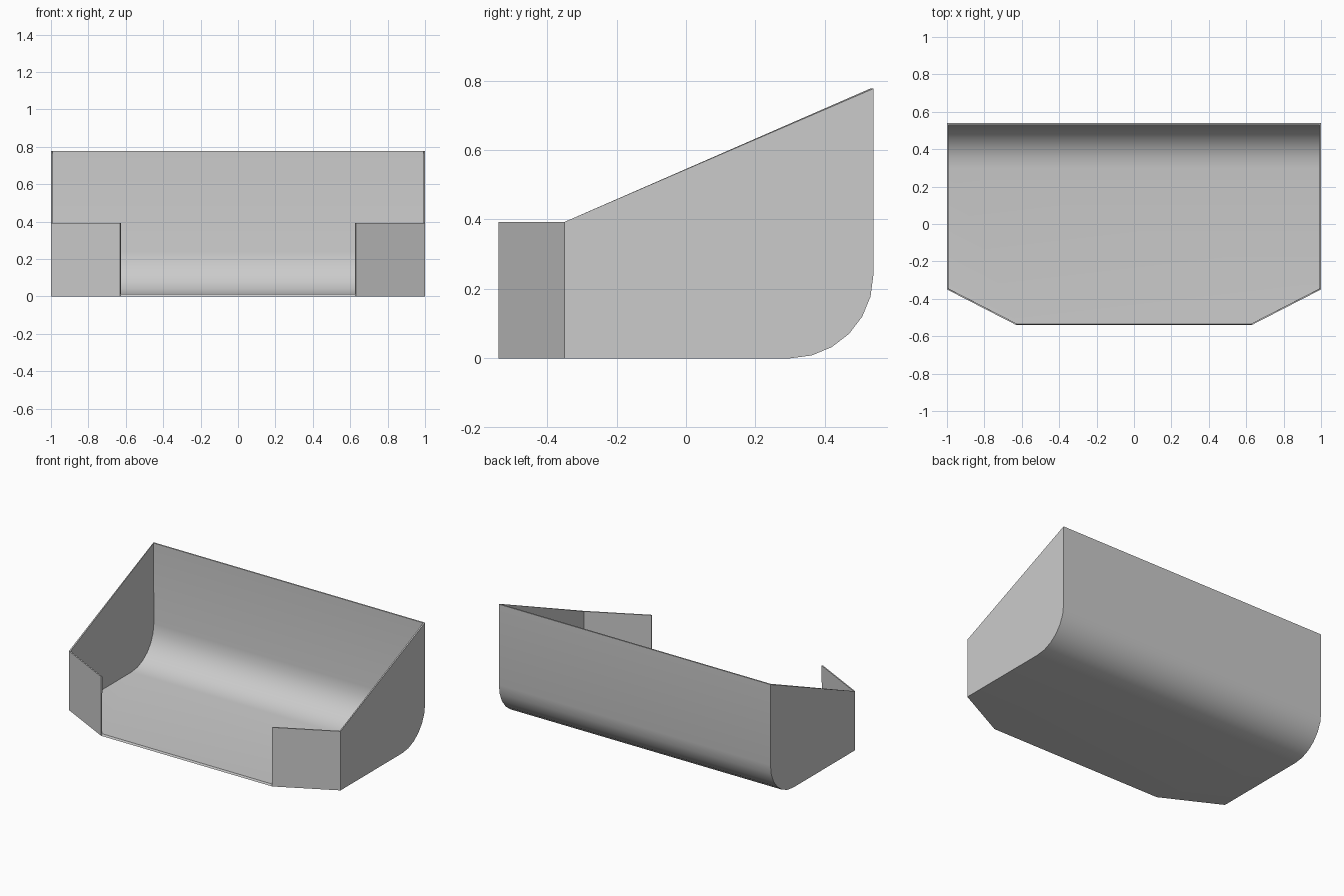
import bpy, bmesh
from math import sin, cos, pi

if "Cube" in bpy.data.objects:
    bpy.data.objects.remove(bpy.data.objects["Cube"])

W, FRONT, CORNER, BACK = 1.0, -0.54, -0.35, 0.54
FLAP_X, FLAP_Z, TOP_Z, R = 0.63, 0.393, 0.777, 0.24
THICK = 0.008

bm = bmesh.new()


def face(points):
    return bm.faces.new([bm.verts.new(p) for p in points])


# Rounded bend between floor and back, as (y, z)
bend = [(BACK - R + R * sin(i * pi / 12), R - R * cos(i * pi / 12)) for i in range(7)]
back_profile = bend + [(BACK, TOP_Z)]

# Floor with clipped front corners
floor = face([(-W, CORNER, 0), (-W, BACK - R, 0), (W, BACK - R, 0),
              (W, CORNER, 0), (FLAP_X, FRONT, 0), (-FLAP_X, FRONT, 0)])

# Bend and back wall
for (y0, z0), (y1, z1) in zip(back_profile, back_profile[1:]):
    face([(-W, y0, z0), (W, y0, z0), (W, y1, z1), (-W, y1, z1)])

# Sloped side walls and angled front flaps
for s in (-1, 1):
    side = [(CORNER, 0)] + back_profile + [(CORNER, FLAP_Z)]
    face([(s * W, y, z) for y, z in side])
    face([(s * W, CORNER, 0), (s * FLAP_X, FRONT, 0),
          (s * FLAP_X, FRONT, FLAP_Z), (s * W, CORNER, FLAP_Z)])

bmesh.ops.remove_doubles(bm, verts=bm.verts, dist=0.0005)
bmesh.ops.recalc_face_normals(bm, faces=bm.faces)
floor.normal_update()
if floor.normal.z > 0:
    bmesh.ops.reverse_faces(bm, faces=bm.faces)

mesh = bpy.data.meshes.new("open_front_bin")
bm.to_mesh(mesh)
bm.free()
tray = bpy.data.objects.new("open_front_bin", mesh)
bpy.context.collection.objects.link(tray)
bpy.context.view_layer.objects.active = tray
tray.select_set(True)

# Thin sheet, thickened inward
sheet = tray.modifiers.new("sheet_thickness", 'SOLIDIFY')
sheet.thickness = THICK
sheet.offset = -1
sheet.use_even_offset = True
bpy.ops.object.modifier_apply(modifier=sheet.name)
bpy.ops.object.shade_smooth_by_angle()
